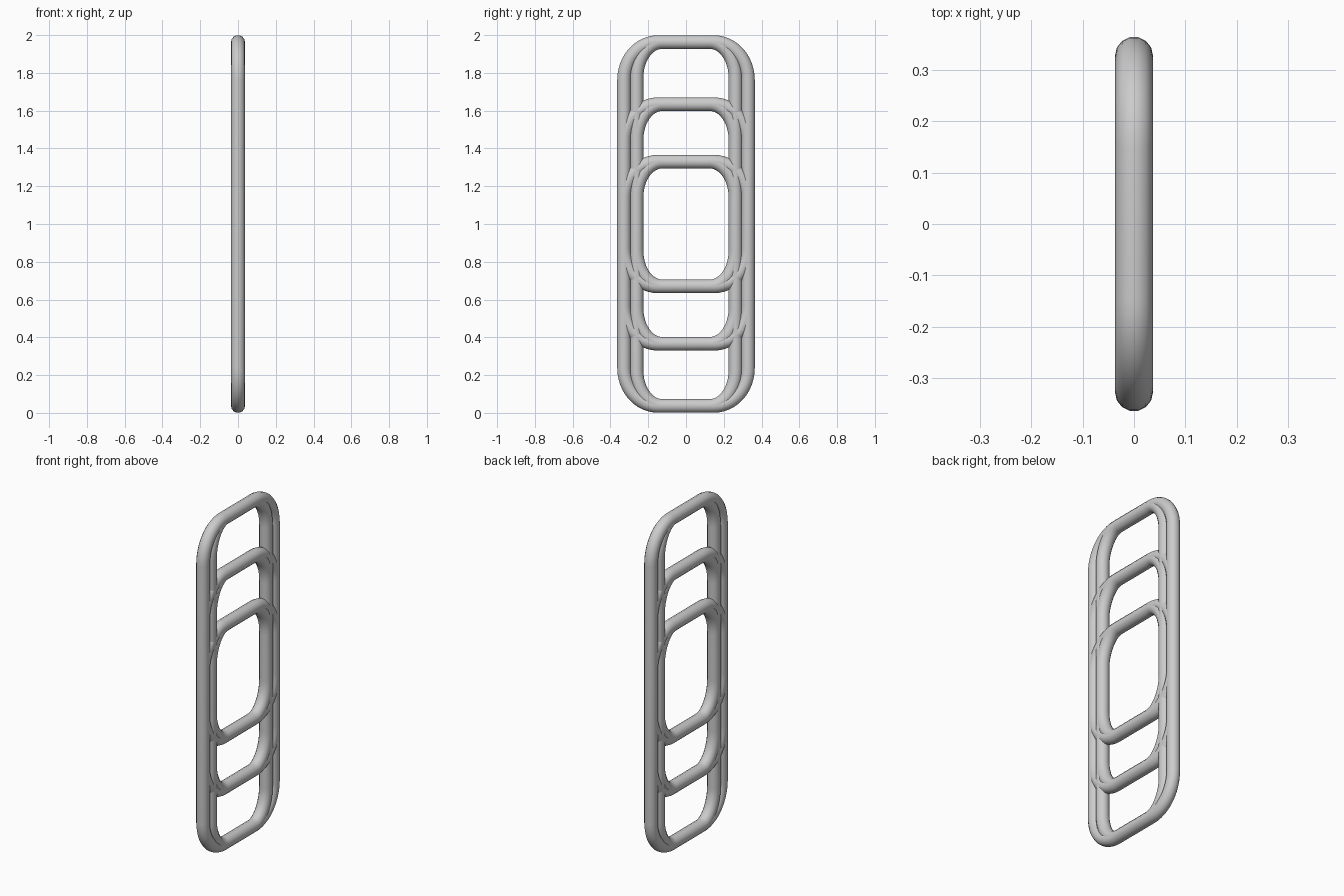
import bpy
from math import sin, cos, pi

if "Cube" in bpy.data.objects:
    bpy.data.objects.remove(bpy.data.objects["Cube"])

R = 0.037          # tube radius
STEPS = 12         # segments per rounded corner


def ring(name, half_y, half_z, corner_y, corner_z):
    """Closed round tube following a rounded rectangle in the YZ plane."""
    cu = bpy.data.curves.new(name, 'CURVE')
    cu.dimensions = '3D'
    cu.bevel_depth = R
    cu.bevel_resolution = 5
    pts = []
    for q, (sy, sz) in enumerate([(1, 1), (-1, 1), (-1, -1), (1, -1)]):
        for i in range(STEPS + 1):
            a = (q + i / STEPS) * pi / 2
            pts.append((0,
                        sy * (half_y - corner_y) + corner_y * cos(a),
                        1 + sz * (half_z - corner_z) + corner_z * sin(a)))
    sp = cu.splines.new('POLY')
    sp.points.add(len(pts) - 1)
    for p, co in zip(sp.points, pts):
        p.co = (*co, 1)
    sp.use_cyclic_u = True
    ob = bpy.data.objects.new(name, cu)
    bpy.context.collection.objects.link(ob)
    bpy.ops.object.select_all(action='DESELECT')
    ob.select_set(True)
    bpy.context.view_layer.objects.active = ob
    bpy.ops.object.convert(target='MESH')
    bpy.ops.object.shade_smooth_by_angle()


# Three nested heights, each a wide ring paired with a narrow one
for label, half_z in (("tall", 0.963), ("middle", 0.634), ("short", 0.33)):
    ring(label + "_outer_ring", 0.328, half_z, 0.18, 0.20)
    ring(label + "_inner_ring", 0.262, half_z, 0.135, 0.19)
